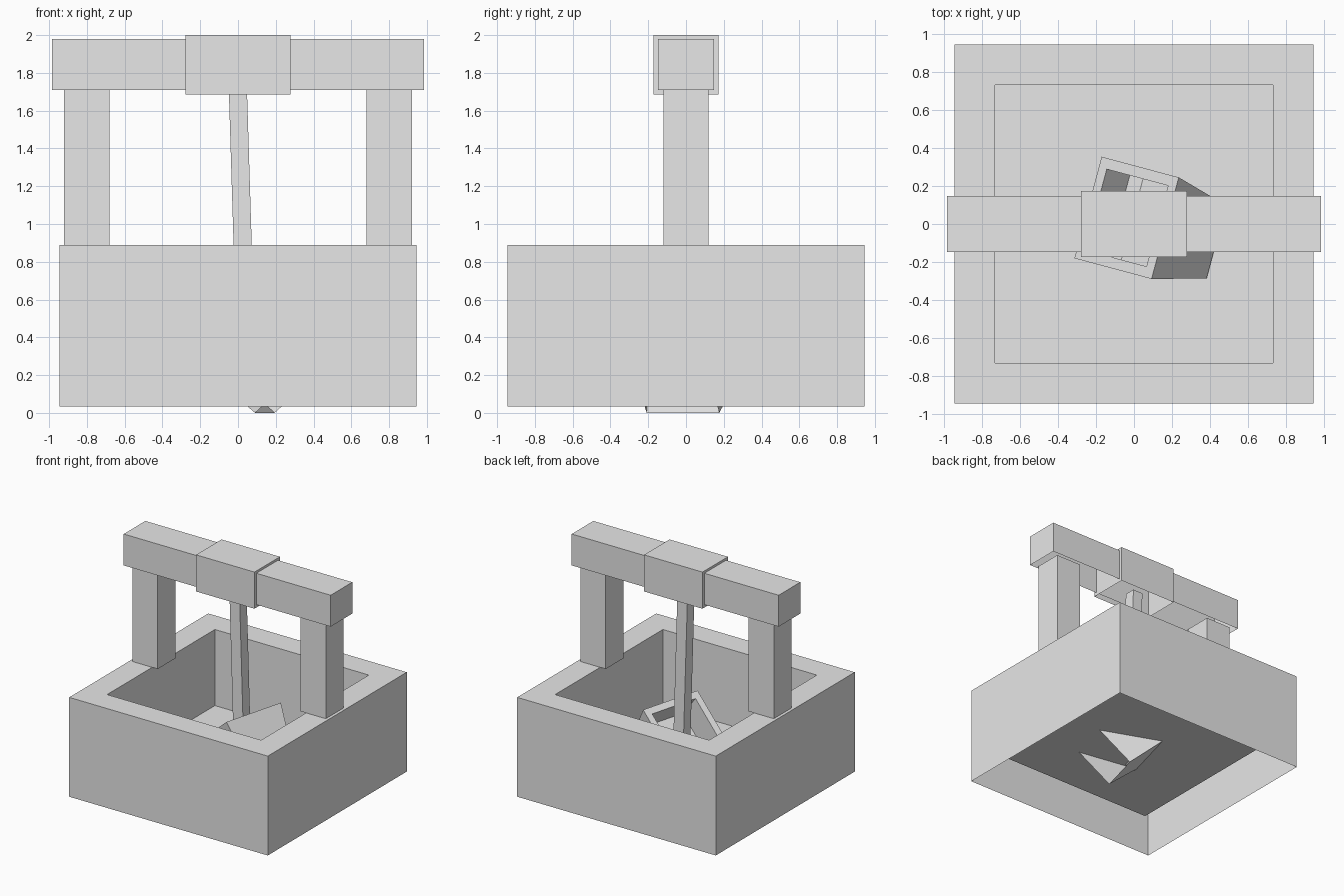
import bpy, bmesh
from math import radians
from mathutils import Matrix, Vector

cube = bpy.data.objects.get("Cube")
if cube:
    bpy.data.objects.remove(cube, do_unlink=True)

GREY = (0.8, 0.8, 0.8, 1)
stone = bpy.data.materials.new("plain grey")
stone.use_nodes = True
stone.diffuse_color = GREY
stone.node_tree.nodes["Principled BSDF"].inputs["Base Color"].default_value = GREY


def open_box(name, low, high, bottom_scale=1.0, rim=0.0, depth=0.0, shear=0.0):
    """Box without an underside; a rim insets the top and sinks it by depth."""
    low, high = Vector(low), Vector(high)
    size, mid = high - low, (low + high) / 2
    bm = bmesh.new()
    bmesh.ops.create_cube(bm, size=1)
    for v in bm.verts:
        taper = bottom_scale if v.co.z < 0 else 1
        lean = shear * v.co.z
        v.co = Vector((v.co.x * size.x * taper + lean,
                       v.co.y * size.y * taper, v.co.z * size.z)) + mid
    bm.normal_update()
    underside = min(bm.faces, key=lambda f: f.normal.z)
    top = max(bm.faces, key=lambda f: f.normal.z)
    bmesh.ops.delete(bm, geom=[underside], context="FACES_ONLY")
    if rim:
        bmesh.ops.inset_region(bm, faces=[top], thickness=rim)
        # Sink the inner panel, leaving upright inner walls
        ext = bmesh.ops.extrude_discrete_faces(bm, faces=[top])
        for v in ext["faces"][0].verts:
            v.co.z -= depth
    mesh = bpy.data.meshes.new(name)
    bm.to_mesh(mesh)
    bm.free()
    mesh.materials.append(stone)
    obj = bpy.data.objects.new(name, mesh)
    bpy.context.collection.objects.link(obj)
    return obj


# Square well wall with a sunken floor
open_box("well_wall", (-0.945, -0.945, 0.035), (0.945, 0.945, 0.89),
         rim=0.3, depth=0.655)

# Two posts carrying the beam
for side, x in (("left", 0.8), ("right", -0.8)):
    open_box(side + "_post", (x - 0.12, -0.12, 0.89), (x + 0.12, 0.12, 1.71))

# Cross beam and the thicker block around its middle
open_box("cross_beam", (-0.985, -0.147, 1.71), (0.985, 0.147, 1.98))
open_box("beam_block", (-0.278, -0.173, 1.685), (0.278, 0.173, 2.0))

# Slightly leaning rope
open_box("rope", (-0.027, -0.048, 0.28), (0.069, 0.048, 1.74), shear=-0.045)

# Tapered bucket lying tilted on the well floor
bucket = open_box("bucket", (-0.277, -0.277, -0.52), (0.277, 0.277, 0),
                  bottom_scale=0.72, rim=0.08, depth=0.24)
bucket.matrix_world = (Matrix.Translation((-0.039, 0.0325, 0.525))
                       @ Matrix.Rotation(radians(-15), 4, "Z")
                       @ Matrix.Rotation(radians(-40.6), 4, "Y"))
